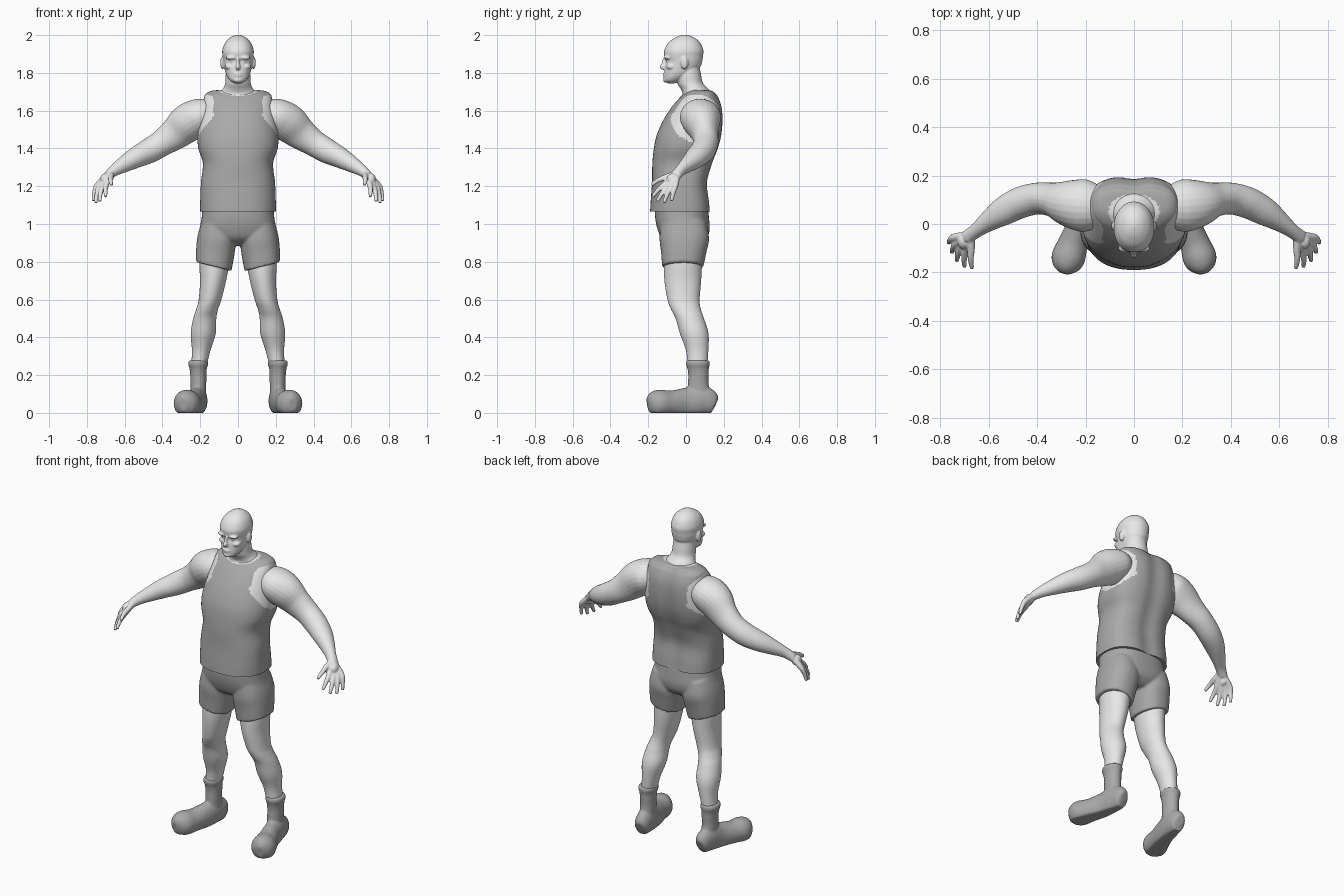
import bpy, bmesh
from math import sin, cos, pi, exp, copysign
from mathutils import Vector, Matrix

cube = bpy.data.objects.get("Cube")
if cube:
    bpy.data.objects.remove(cube, do_unlink=True)


def material(name, grey):
    mat = bpy.data.materials.new(name)
    mat.use_nodes = True
    colour = (grey, grey, grey, 1)
    mat.diffuse_color = colour
    mat.node_tree.nodes["Principled BSDF"].inputs["Base Color"].default_value = colour
    return mat


SKIN = material("light grey skin", 0.8)
CLOTH = material("mid grey cloth", 0.4)


def smooth_keys(keys, steps):
    """Catmull-Rom interpolation between key rows."""
    rows = [Vector(k) for k in keys]
    padded = [rows[0]] + rows + [rows[-1]]
    out = []
    for a, b, c, d in zip(padded, padded[1:], padded[2:], padded[3:]):
        for i in range(steps):
            t = i / steps
            out.append(b + (c - a) * (t / 2) + (a * 2 - b * 5 + c * 4 - d) * (t * t / 2)
                       + (b * 3 - a - c * 3 + d) * (t ** 3 / 2))
    return out + [rows[-1]]


def skin_rings(bm, rings):
    """Bridge rings of points into a closed skin with flat end caps."""
    loops = [[bm.verts.new(p) for p in ring] for ring in rings]
    n = len(loops[0])
    for low, high in zip(loops, loops[1:]):
        for i in range(n):
            j = (i + 1) % n
            bm.faces.new((low[i], low[j], high[j], high[i])).smooth = True
    bm.faces.new(loops[0][::-1])
    bm.faces.new(loops[-1])


def stack(bm, keys, sides=40, steps=6, front=2.0, back=2.0, tilt=0.0, groove=0.0):
    """Horizontal slices: height, centre x, front y, back y, half width."""
    rings = []
    for z, xc, yf, yb, hw in smooth_keys(keys, steps):
        ring = []
        for i in range(sides):
            c, s = cos(2 * pi * i / sides), sin(2 * pi * i / sides)
            power = 2 / (back if s > 0 else front)
            x = hw * copysign(abs(c) ** power, c)
            y = (yf + yb) / 2 + (yb - yf) / 2 * copysign(abs(s) ** power, s)
            if s > 0:
                y -= groove * exp(-(x / 0.045) ** 2)
            ring.append((xc + x, y, z + tilt * c))
        rings.append(ring)
    skin_rings(bm, rings)


def tube(bm, keys, side=(0, 1, 0), sides=24, steps=5, floor=-1.0):
    """Path sweep: x, y, z, radius along the side axis, radius across it."""
    rows = smooth_keys(keys, steps)
    rings = []
    for i, row in enumerate(rows):
        p = Vector(row[:3])
        t = Vector(rows[min(i + 1, len(rows) - 1)][:3]) - Vector(rows[max(i - 1, 0)][:3])
        t.normalize()
        u = Vector(side)
        u = (u - t * t.dot(u)).normalized()
        v = t.cross(u)
        ring = []
        for k in range(sides):
            a = 2 * pi * k / sides
            q = p + u * (row[3] * cos(a)) + v * (row[4] * sin(a))
            q.z = max(q.z, floor)
            ring.append(q)
        rings.append(ring)
    skin_rings(bm, rings)


def ball(bm, centre, radii):
    bmesh.ops.create_uvsphere(bm, u_segments=20, v_segments=12, radius=1,
                              matrix=Matrix.Translation(centre) @ Matrix.Diagonal((*radii, 1)))


def finish(bm, name, mats, voxel=0, soften=4, mirror=False):
    bmesh.ops.recalc_face_normals(bm, faces=bm.faces)
    mesh = bpy.data.meshes.new(name)
    bm.to_mesh(mesh)
    bm.free()
    ob = bpy.data.objects.new(name, mesh)
    bpy.context.collection.objects.link(ob)
    for mat in mats:
        mesh.materials.append(mat)
    if voxel:
        remesh = ob.modifiers.new("blend", "REMESH")
        remesh.mode = "VOXEL"
        remesh.voxel_size = voxel
        remesh.use_smooth_shade = True
        relax = ob.modifiers.new("soften", "SMOOTH")
        relax.factor = 0.5
        relax.iterations = soften
    if mirror:
        ob.modifiers.new("both sides", "MIRROR").use_mirror_merge = False
    return ob


# Head, face and neck
bm = bmesh.new()
stack(bm, [(1.745, 0, -.095, -.06, .02), (1.76, 0, -.114, -.02, .043), (1.79, 0, -.115, .03, .062),
           (1.83, 0, -.112, .075, .073), (1.862, 0, -.105, .086, .079), (1.89, 0, -.115, .09, .082),
           (1.92, 0, -.115, .092, .083), (1.96, 0, -.093, .075, .068), (1.985, 0, -.06, .047, .044),
           (1.997, 0, -.033, .022, .022), (2.002, 0, -.012, -.002, .004)], front=2.2)
stack(bm, [(1.6, 0, 0, .15, .13), (1.66, 0, -.025, .15, .12), (1.69, 0, -.018, .135, .102),
           (1.715, 0, -.028, .118, .08), (1.745, 0, -.045, .09, .068), (1.79, 0, -.05, .08, .065),
           (1.84, 0, -.04, .07, .06)])
ball(bm, (0, -.12, 1.832), (.013, .02, .016))
ball(bm, (0, -.113, 1.85), (.009, .016, .032))
ball(bm, (0, -.113, 1.793), (.024, .009, .006))
ball(bm, (0, -.112, 1.782), (.02, .009, .006))
ball(bm, (0, -.105, 1.762), (.024, .016, .014))
for s in (-1, 1):
    ball(bm, (s * .034, -.1, 1.88), (.032, .018, .01))
    ball(bm, (s * .03, -.092, 1.861), (.014, .013, .009))
    ball(bm, (s * .045, -.078, 1.833), (.024, .026, .016))
    ball(bm, (s * .082, -.008, 1.853), (.012, .02, .034))
finish(bm, "head_and_neck", [SKIN], voxel=0.005, soften=2)

# Sleeveless shirt, with bare skin at the neck and arm openings
bm = bmesh.new()
stack(bm, [(1.065, 0, -.19, .13, .2), (1.12, 0, -.187, .125, .2), (1.22, 0, -.18, .115, .196),
           (1.32, 0, -.178, .142, .186), (1.4, 0, -.17, .172, .21), (1.47, 0, -.155, .19, .213),
           (1.55, 0, -.12, .197, .2), (1.62, 0, -.075, .192, .187), (1.67, 0, -.032, .174, .179),
           (1.69, 0, -.008, .158, .17), (1.705, 0, .02, .14, .14), (1.71, 0, .04, .1, .08),
           (1.71, 0, .06, .07, .01)],
      sides=96, steps=8, front=2.3, back=2.8, groove=0.012)
for f in bm.faces:
    x, y, z = f.calc_center_median()
    arm_hole = abs(x) > .13 and ((y - .055) / .135) ** 2 + ((z - 1.56) / .125) ** 2 < 1
    neck_hole = z > 1.65 and (x / .105) ** 2 + ((y - .05) / .075) ** 2 < 1
    f.material_index = int(arm_hole or neck_hole)
finish(bm, "sleeveless_shirt", [CLOTH, SKIN])

# Shorts: hips blended with two short legs with slanted hems
bm = bmesh.new()
stack(bm, [(1.09, 0, -.165, .115, .188), (1.03, 0, -.163, .122, .193), (.97, 0, -.15, .125, .2),
           (.92, 0, -.125, .11, .17), (.885, 0, -.07, .07, .1)], front=2.4, back=2.4)
for s in (-1, 1):
    stack(bm, [(1.0, s * .1, -.135, .11, .09), (.92, s * .112, -.14, .122, .1),
               (.85, s * .121, -.132, .108, .1), (.775, s * .129, -.126, .092, .094)],
          front=2.3, back=2.3, tilt=s * .025)
finish(bm, "shorts", [CLOTH], voxel=0.007, soften=4)

# Bare legs
bm = bmesh.new()
stack(bm, [(.9, .115, -.11, .09, .08), (.8, .125, -.117, .085, .08), (.7, .132, -.114, .08, .069),
           (.6, .148, -.098, .072, .06), (.55, .163, -.08, .078, .058), (.5, .176, -.055, .095, .061),
           (.42, .184, -.032, .119, .066), (.33, .195, 0, .118, .049), (.24, .208, .01, .112, .04)])
finish(bm, "bare_legs", [SKIN], mirror=True)

# Boots with ankle cuffs
bm = bmesh.new()
tube(bm, [(.203, .156, .045, .02, .03), (.205, .142, .05, .04, .06), (.212, .08, .065, .05, .08),
          (.226, 0, .055, .052, .078), (.252, -.08, .05, .062, .068), (.272, -.14, .05, .07, .073),
          (.284, -.18, .048, .054, .062), (.29, -.202, .045, .022, .034)],
     side=(1, 0, 0), floor=0.0)
stack(bm, [(.05, .21, .005, .14, .042), (.15, .21, .01, .12, .042), (.2, .21, .012, .12, .043),
           (.235, .211, .007, .121, .046), (.258, .211, 0, .126, .053), (.277, .21, .002, .124, .05)])
finish(bm, "boots", [CLOTH], voxel=0.006, soften=3, mirror=True)

# Arms and hands
bm = bmesh.new()
tube(bm, [(.13, .07, 1.58, .08, .075), (.2, .075, 1.57, .108, .095), (.265, .085, 1.535, .098, .102),
          (.33, .1, 1.48, .072, .087), (.4, .105, 1.43, .066, .071), (.47, .088, 1.388, .065, .066),
          (.54, .052, 1.352, .059, .056), (.6, .012, 1.318, .043, .044), (.65, -.026, 1.287, .03, .032),
          (.69, -.055, 1.255, .03, .024)])
wrist = (.675, -.045, 1.268)
ball(bm, (.706, -.07, 1.236), (.024, .034, .032))
fingers = [((.695, -.105, 1.215), (.7, -.177, 1.145)), ((.713, -.093, 1.205), (.732, -.152, 1.12)),
           ((.73, -.077, 1.203), (.753, -.117, 1.112)), ((.742, -.055, 1.208), (.766, -.077, 1.122)),
           ((.673, -.1, 1.25), (.669, -.183, 1.207))]
for knuckle, tip in fingers:
    middle = Vector(knuckle).lerp(Vector(tip), 0.55) + Vector((.004, 0, .006))
    tube(bm, [(*wrist, .018, .018), (*knuckle, .016, .016), (*middle, .0125, .0125), (*tip, .009, .009)],
         side=(1, 0, 0), sides=12)
finish(bm, "arms_and_hands", [SKIN], voxel=0.005, soften=3, mirror=True)
